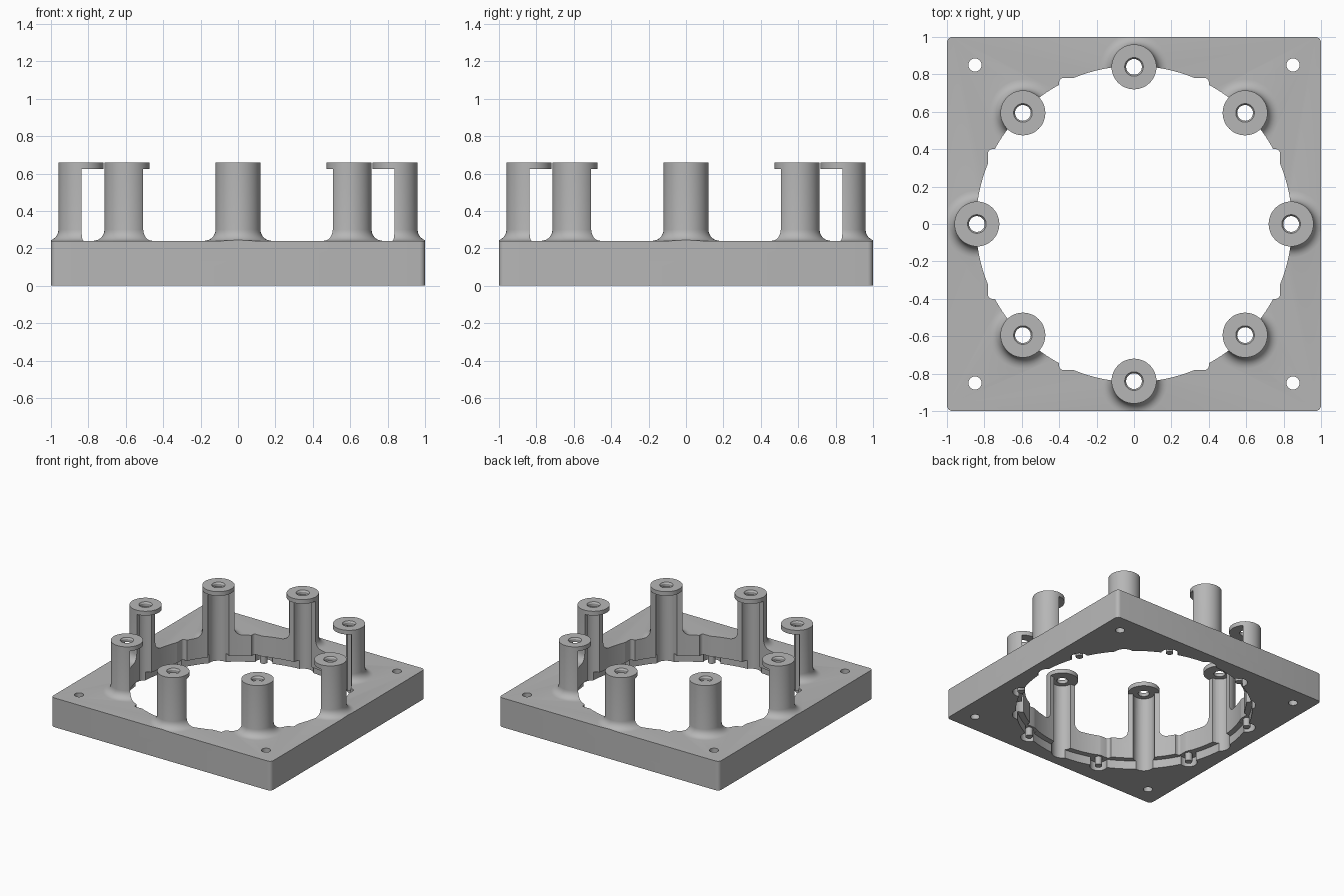
import bpy, bmesh, math
from mathutils import Matrix, Vector

if "Cube" in bpy.data.objects:
    bpy.data.objects.remove(bpy.data.objects["Cube"])

PLATE_TOP, CAP_BOTTOM, TOP = 0.24, 0.625, 0.66
POST_RING, PEG_RING = 0.84, 0.89
POST_R, FLARE = 0.12, 0.06
RECESS = 0.07

grey = bpy.data.materials.new("plain grey")
grey.use_nodes = True
grey.diffuse_color = (0.47, 0.47, 0.47, 1)
grey.node_tree.nodes["Principled BSDF"].inputs["Base Color"].default_value = grey.diffuse_color


def new_object(name, bm):
    bmesh.ops.recalc_face_normals(bm, faces=bm.faces)
    mesh = bpy.data.meshes.new(name)
    bm.to_mesh(mesh)
    bm.free()
    mesh.materials.append(grey)
    ob = bpy.data.objects.new(name, mesh)
    bpy.context.collection.objects.link(ob)
    return ob


def ring_points(radius, first=0.0):
    """Eight evenly spaced points around the opening."""
    return [(radius * math.cos(first + i * math.pi / 4),
             radius * math.sin(first + i * math.pi / 4)) for i in range(8)]


def add_cylinder(bm, x, y, r, z0, z1, sides=48):
    bmesh.ops.create_cone(bm, cap_ends=True, segments=sides, radius1=r, radius2=r, depth=z1 - z0,
                          matrix=Matrix.Translation((x, y, (z0 + z1) / 2)))


def add_box(bm, sx, sy, z0, z1, rounding=0.0):
    size = Matrix.Diagonal((sx, sy, z1 - z0, 1))
    made = bmesh.ops.create_cube(bm, size=1, matrix=Matrix.Translation((0, 0, (z0 + z1) / 2)) @ size)
    if rounding:
        edges = {e for v in made["verts"] for e in v.link_edges
                 if abs(e.verts[0].co.z - e.verts[1].co.z) > 0.01}
        bmesh.ops.bevel(bm, geom=list(edges), offset=rounding, segments=5, profile=0.5,
                        affect='EDGES')


def add_lathe(bm, x, y, profile, closed, steps=48):
    """Turn a radius/height profile around a vertical axis."""
    verts = [bm.verts.new((x + r, y, z)) for r, z in profile]
    pairs = list(zip(verts, verts[1:] + verts[:1])) if closed else list(zip(verts, verts[1:]))
    edges = [bm.edges.new(p) for p in pairs]
    made = bmesh.ops.spin(bm, geom=verts + edges, cent=(x, y, 0), axis=(0, 0, 1),
                          angle=math.tau, steps=steps, use_merge=False)
    new_verts = [g for g in made["geom_last"] if isinstance(g, bmesh.types.BMVert)]
    bmesh.ops.remove_doubles(bm, verts=bm.verts, dist=0.0005)


def boolean(target, tool, operation):
    mod = target.modifiers.new("bool", 'BOOLEAN')
    mod.operation, mod.solver, mod.object = operation, 'EXACT', tool
    mod.use_self = operation == 'DIFFERENCE'
    graph = bpy.context.evaluated_depsgraph_get()
    result = bpy.data.meshes.new_from_object(target.evaluated_get(graph))
    target.modifiers.clear()
    target.data = result
    bpy.data.objects.remove(tool)


# Square base plate with slightly rounded corners
bm = bmesh.new()
add_box(bm, 2, 2, 0, PLATE_TOP, 0.03)
frame = new_object("base_frame", bm)

# Posts with a filleted foot
arc = [i * math.pi / 12 for i in range(7)]
foot = [(POST_R + FLARE * (1 - math.sin(a)), PLATE_TOP + FLARE * (1 - math.cos(a))) for a in arc]
profile = [(0, 0.15), (POST_R + FLARE, 0.15)] + foot + [(POST_R, CAP_BOTTOM), (0, CAP_BOTTOM)]
bm = bmesh.new()
for x, y in ring_points(POST_RING):
    add_lathe(bm, x, y, profile, False)
posts = new_object("posts", bm)

# Trim the feet flush with the plate sides
bm = bmesh.new()
add_box(bm, 2, 2, -0.5, 1, 0.03)
boolean(posts, new_object("trim_block", bm), 'INTERSECT')
boolean(frame, posts, 'UNION')

# Round opening, halving the posts
bm = bmesh.new()
add_cylinder(bm, 0, 0, 0.845, -0.2, 0.9, 128)
boolean(frame, new_object("opening_cutter", bm), 'DIFFERENCE')

# Crossed rectangular clearances in the opening
for sx, sy in ((0.8, 1.56), (1.56, 0.8)):
    bm = bmesh.new()
    add_box(bm, sx, sy, -0.2, 0.9, 0.02)
    boolean(frame, new_object("clearance_cutter", bm), 'DIFFERENCE')

# Channels down the inside of the posts, and corner screw holes
bm = bmesh.new()
for x, y in ring_points(POST_RING):
    add_cylinder(bm, x, y, 0.08, -0.2, 0.9)
for x in (-0.85, 0.85):
    for y in (-0.85, 0.85):
        add_cylinder(bm, x, y, 0.035, -0.2, 0.9, 32)
boolean(frame, new_object("channel_cutter", bm), 'DIFFERENCE')

# Underside recess with eight round pockets
bm = bmesh.new()
add_cylinder(bm, 0, 0, PEG_RING, -0.2, RECESS, 128)
boolean(frame, new_object("recess_cutter", bm), 'DIFFERENCE')
bm = bmesh.new()
for x, y in ring_points(PEG_RING, math.pi / 8):
    add_cylinder(bm, x, y, 0.065, -0.2, RECESS + 0.002)
boolean(frame, new_object("pocket_cutter", bm), 'DIFFERENCE')

# Caps with a countersunk hole
bm = bmesh.new()
for x, y in ring_points(POST_RING):
    add_lathe(bm, x, y, [(0.042, CAP_BOTTOM), (POST_R, CAP_BOTTOM), (POST_R, TOP),
                         (0.05, TOP), (0.042, TOP - 0.012)], True)
caps = new_object("post_caps", bm)

# Small locating pegs in the pockets
bm = bmesh.new()
for x, y in ring_points(PEG_RING, math.pi / 8):
    add_cylinder(bm, x, y, 0.028, 0.005, RECESS + 0.02, 24)
pegs = new_object("locating_pegs", bm)

# Smooth the round surfaces, keep edges sharp
bpy.ops.object.select_all(action='DESELECT')
for ob in (frame, caps, pegs):
    ob.select_set(True)
bpy.context.view_layer.objects.active = frame
bpy.ops.object.shade_smooth_by_angle(angle=math.radians(30))
